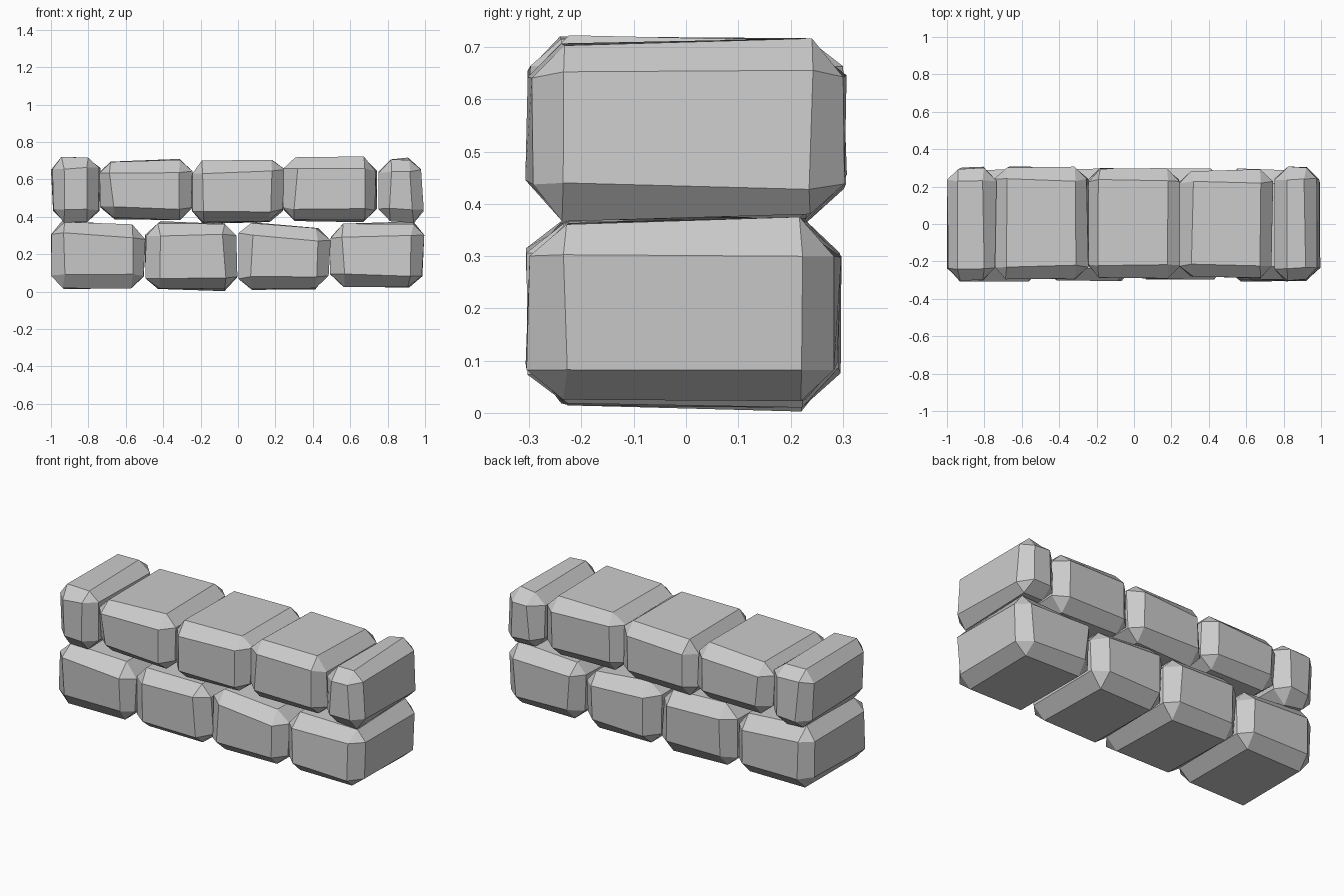
import bpy, bmesh, random
from mathutils import Vector

if "Cube" in bpy.data.objects:
    bpy.data.objects.remove(bpy.data.objects["Cube"])

random.seed(4)


def stone(name, outline, front, back, chamfer):
    """Rough chamfered block: outline is bottom-left, bottom-right, top-right, top-left in x,z."""
    bm = bmesh.new()
    f = [bm.verts.new((x, front, z)) for x, z in outline]
    b = [bm.verts.new((x, back, z)) for x, z in outline]
    bm.faces.new(f)
    bm.faces.new(b[::-1])
    for i in range(4):
        j = (i + 1) % 4
        bm.faces.new((f[j], f[i], b[i], b[j]))
    bmesh.ops.bevel(bm, geom=bm.edges[:], offset=chamfer, segments=1,
                    affect='EDGES', clamp_overlap=True)
    # Hand-hewn irregularity
    for v in bm.verts:
        v.co += Vector([random.uniform(-0.008, 0.008) for _ in range(3)])
        v.co.x = max(-1, min(1, v.co.x))
        v.co.z = max(0, v.co.z)
    bmesh.ops.recalc_face_normals(bm, faces=bm.faces[:])
    me = bpy.data.meshes.new(name)
    bm.to_mesh(me)
    bm.free()
    bpy.context.collection.objects.link(bpy.data.objects.new(name, me))


# Lower course: four full stones
lower = [
    ([(-1, .02), (-.50, .02), (-.50, .35), (-1, .38)], -.30, .29),
    ([(-.49, .01), (0, .01), (-.01, .37), (-.49, .37)], -.30, .29),
    ([(0, .005), (.48, .02), (.49, .34), (.01, .38)], -.30, .29),
    ([(.50, .02), (.98, .02), (1, .37), (.49, .36)], -.30, .29),
]
# Upper course: three full stones between two half stones
upper = [
    ([(-.99, .37), (-.75, .37), (-.74, .72), (-1, .72)], -.30, .30),
    ([(-.73, .39), (-.25, .38), (-.25, .71), (-.75, .69)], -.29, .30),
    ([(-.25, .37), (.23, .37), (.25, .715), (-.25, .69)], -.285, .295),
    ([(.24, .38), (.74, .375), (.74, .715), (.25, .715)], -.285, .285),
    ([(.75, .38), (1, .37), (.98, .715), (.76, .70)], -.30, .30),
]
for i, s in enumerate(lower):
    stone(f"lower_stone_{i + 1}", *s, 0.068)
for i, s in enumerate(upper):
    stone(f"upper_stone_{i + 1}", *s, 0.064)
